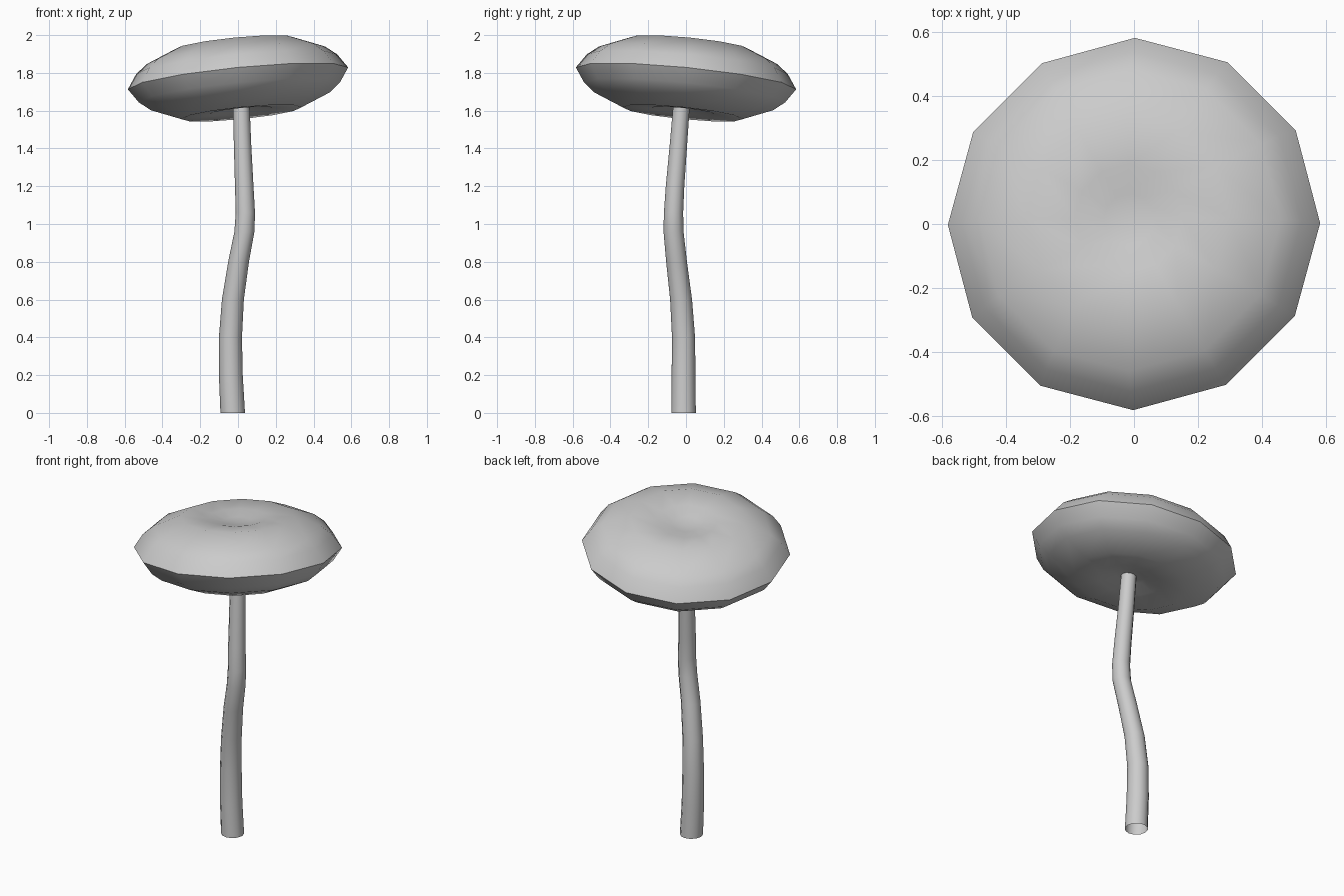
import bpy, bmesh, math
from mathutils import Vector

if "Cube" in bpy.data.objects:
    bpy.data.objects.remove(bpy.data.objects["Cube"])

SIDES = 12


def loft(name, rings, tips=(None, None), angle=60):
    """Skin a list of vertex rings; optional centre points close the ends."""
    bm = bmesh.new()
    loops = [[bm.verts.new(p) for p in ring] for ring in rings]
    n = SIDES
    for a, b in zip(loops, loops[1:]):
        for i in range(n):
            j = (i + 1) % n
            bm.faces.new((a[i], a[j], b[j], b[i]))
    for loop, tip in ((loops[0], tips[0]), (loops[-1], tips[1])):
        if tip is not None:
            t = bm.verts.new(tip)
            for i in range(n):
                bm.faces.new((loop[i], loop[(i + 1) % n], t))
    if tips[0] is not None:
        bmesh.ops.recalc_face_normals(bm, faces=bm.faces)
    me = bpy.data.meshes.new(name)
    bm.to_mesh(me)
    bm.free()
    ob = bpy.data.objects.new(name, me)
    bpy.context.collection.objects.link(ob)
    bpy.ops.object.select_all(action='DESELECT')
    ob.select_set(True)
    bpy.context.view_layer.objects.active = ob
    bpy.ops.object.shade_smooth_by_angle(angle=math.radians(angle))
    return ob


def circle(r, z=0.0):
    return [Vector((r * math.cos(2 * math.pi * i / SIDES),
                    r * math.sin(2 * math.pi * i / SIDES), z)) for i in range(SIDES)]


# Cap: mirrored cushion profile with a dimple above and below, tilted
half = [(0.08, 0.155), (0.17, 0.175), (0.32, 0.186), (0.475, 0.123), (0.535, 0.075)]
profile = [(r, -h) for r, h in half] + [(0.586, 0)] + half[::-1]
cap = loft("cap", [circle(r, h) for r, h in profile],
           tips=((0, 0, -0.148), (0, 0, 0.148)))
cap.location = (0, 0, 1.771)
cap.rotation_mode = 'QUATERNION'
cap.rotation_quaternion = Vector((0, 0, 1)).rotation_difference(Vector((-0.1, 0.1, 1)))

# Stem: tapered tube along a gently wavy path (x, y, z, radius), open at the base
path = [(-0.028, -0.013, 0.0, 0.065), (-0.038, -0.013, 0.2, 0.063),
        (-0.040, -0.013, 0.4, 0.061), (-0.027, -0.026, 0.6, 0.058),
        (0.003, -0.050, 0.8, 0.055), (0.034, -0.066, 0.96, 0.053),
        (0.039, -0.066, 1.06, 0.051), (0.033, -0.058, 1.2, 0.049),
        (0.024, -0.040, 1.42, 0.046), (0.017, -0.023, 1.64, 0.044)]
loft("stem", [[p + Vector((x, y, z)) for p in circle(r)] for x, y, z, r in path])
